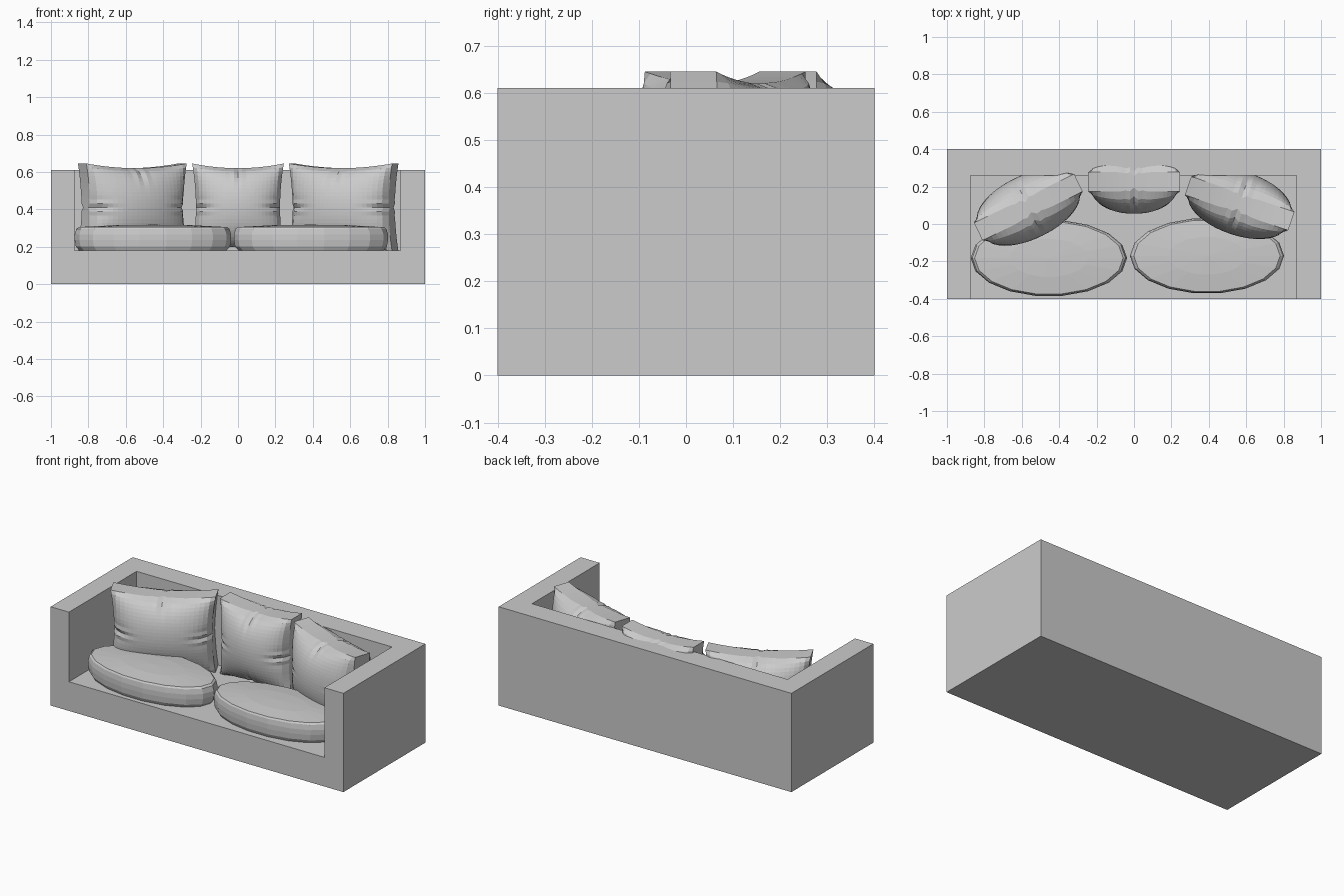
import bpy, bmesh, math
from mathutils import Matrix, Vector

if "Cube" in bpy.data.objects:
    bpy.data.objects.remove(bpy.data.objects["Cube"], do_unlink=True)


def add_object(name, bm):
    bmesh.ops.recalc_face_normals(bm, faces=bm.faces)
    mesh = bpy.data.meshes.new(name)
    bm.to_mesh(mesh)
    bm.free()
    obj = bpy.data.objects.new(name, mesh)
    bpy.context.collection.objects.link(obj)
    return obj


def box(name, low, high):
    low, high = Vector(low), Vector(high)
    bm = bmesh.new()
    bmesh.ops.create_cube(bm, size=1)
    bmesh.ops.scale(bm, vec=high - low, verts=bm.verts)
    bmesh.ops.translate(bm, vec=(low + high) / 2, verts=bm.verts)
    return add_object(name, bm)


def seat_cushion(name, center, radii, sides=18):
    # Turned profile: radius factor and height
    profile = [(0, 0.18), (0.94, 0.18), (0.985, 0.2), (1, 0.235), (1, 0.265),
               (0.98, 0.295), (0.95, 0.305), (0.5, 0.315), (0, 0.318)]
    bm = bmesh.new()
    verts = [bm.verts.new((r, 0, z)) for r, z in profile]
    edges = [bm.edges.new(pair) for pair in zip(verts, verts[1:])]
    bmesh.ops.spin(bm, geom=verts + edges, cent=(0, 0, 0), axis=(0, 0, 1),
                   angle=math.tau, steps=sides)
    bmesh.ops.remove_doubles(bm, verts=bm.verts, dist=0.001)
    bmesh.ops.scale(bm, vec=(*radii, 1), verts=bm.verts)
    bmesh.ops.translate(bm, vec=(*center, 0), verts=bm.verts)
    return add_object(name, bm)


def pleats(along, across):
    # Small folds gathered at the middle of an edge
    fade = math.exp(-(along / 0.2) ** 2 - ((1 - abs(across)) / 0.3) ** 2)
    return fade * (0.5 + 0.5 * math.cos(along * 28))


def back_pillow(name, center, half_width, turn, half_height=0.235):
    bm = bmesh.new()
    bmesh.ops.create_cube(bm, size=2)
    bmesh.ops.subdivide_edges(bm, edges=bm.edges, cuts=21, use_grid_fill=True)
    for v in bm.verts:
        u, s, w = v.co
        puff = (max(0, 1 - u * u) * max(0, 1 - w * w)) ** 0.55
        fold = pleats(u, w) + pleats(w, u)
        depth = 0.052 + 0.118 * puff - 0.022 * fold
        v.co.x = u * (half_width - 0.02 * (1 - w * w) * abs(u))
        v.co.y = s * depth
        v.co.z = w * (half_height - 0.025 * (1 - u * u) * abs(w))
    bmesh.ops.transform(bm, matrix=Matrix.Translation(center)
                        @ Matrix.Rotation(math.radians(turn), 4, "Z"),
                        verts=bm.verts)
    return add_object(name, bm)


# Sofa body with the seating space cut out
body = box("sofa_body", (-1, -0.4, 0), (1, 0.4, 0.61))
cutter = box("seat_cutter", (-0.875, -0.6, 0.18), (0.87, 0.26, 0.9))
cutter.hide_render = True
cut = body.modifiers.new("seating_space", "BOOLEAN")
cut.operation = "DIFFERENCE"
cut.solver = "EXACT"
cut.object = cutter
bpy.context.view_layer.objects.active = body
bpy.ops.object.modifier_apply(modifier=cut.name)
bpy.data.objects.remove(cutter, do_unlink=True)

# Oval seat cushions
seat_cushion("right_seat_cushion", (-0.455, -0.182), (0.418, 0.205))
seat_cushion("left_seat_cushion", (0.39, -0.17), (0.412, 0.203))

# Back pillows
back_pillow("right_back_pillow", (-0.565, 0.09, 0.41), 0.298, 26)
back_pillow("middle_back_pillow", (0, 0.225, 0.41), 0.245, 0)
back_pillow("left_back_pillow", (0.565, 0.11, 0.41), 0.292, -19)
